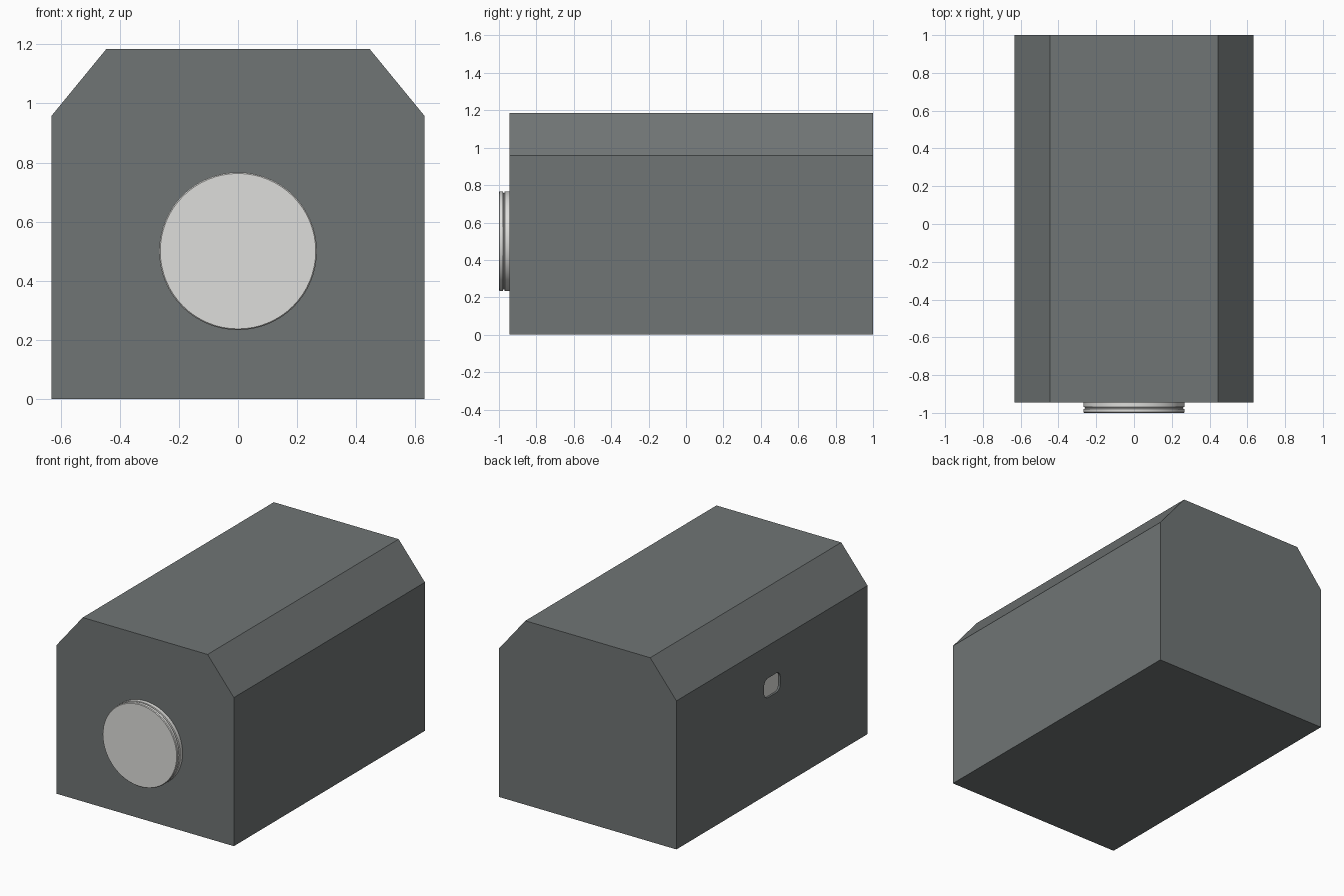
import bpy, bmesh, math
from mathutils import Vector

cube = bpy.data.objects.get("Cube")
if cube:
    bpy.data.objects.remove(cube, do_unlink=True)


def material(name, rgb):
    m = bpy.data.materials.new(name)
    m.use_nodes = True
    m.diffuse_color = (*rgb, 1)
    m.node_tree.nodes["Principled BSDF"].inputs["Base Color"].default_value = (*rgb, 1)
    return m


slate = material("slate grey", (0.162, 0.178, 0.178))
off_white = material("off white", (0.73, 0.73, 0.71))


def finish(name, bm, mat):
    bmesh.ops.recalc_face_normals(bm, faces=bm.faces)
    mesh = bpy.data.meshes.new(name)
    bm.to_mesh(mesh)
    bm.free()
    mesh.materials.append(mat)
    ob = bpy.data.objects.new(name, mesh)
    bpy.context.collection.objects.link(ob)
    return ob


def prism(name, outline, offset, mat):
    """Extrude a closed 3D outline along an offset."""
    bm = bmesh.new()
    face = bm.faces.new([bm.verts.new(p) for p in outline])
    new = bmesh.ops.extrude_face_region(bm, geom=[face])["geom"]
    bmesh.ops.translate(bm, vec=offset, verts=[v for v in new if isinstance(v, bmesh.types.BMVert)])
    return finish(name, bm, mat)


def rounded_slot(x, y, z, w, h, r, steps=6):
    """Rounded rectangle in the side plane at x."""
    pts = []
    for i, (sy, sz) in enumerate([(1, 1), (-1, 1), (-1, -1), (1, -1)]):
        for k in range(steps + 1):
            a = math.pi / 2 * (i + k / steps)
            pts.append((x, y + sy * (w / 2 - r) + r * math.cos(a),
                        z + sz * (h / 2 - r) + r * math.sin(a)))
    return pts


# Body: block with chamfered upper edges
FRONT, BACK, SIDE = -0.945, 1.0, 0.632
half = [(SIDE, 0), (SIDE, 0.957), (0.445, 1.185)]
outline = half + [(-x, z) for x, z in reversed(half)]
body = prism("body", [(x, FRONT, z) for x, z in outline], (0, BACK - FRONT, 0), slate)

# Shallow rounded recess in the side, with a pale floor plate
DEPTH = 0.015
slot = dict(y=0.025, z=0.685, w=0.165, h=0.125, r=0.04)
cutter = prism("recess_cutter", rounded_slot(-SIDE + DEPTH, **slot), (-0.1, 0, 0), slate)
cutter.hide_render = True
cut = body.modifiers.new("recess", "BOOLEAN")
cut.operation = "DIFFERENCE"
cut.solver = "EXACT"
cut.object = cutter
bpy.context.view_layer.objects.active = body
bpy.ops.object.modifier_apply(modifier=cut.name)
bpy.data.objects.remove(cutter, do_unlink=True)
prism("recess_plate", rounded_slot(-SIDE + DEPTH, **slot), (-0.003, 0, 0), off_white)

# Round front cap: turned profile of (radius, y) with a thin groove
R = 0.267
profile = [(0, -1), (R - 0.004, -1), (R, -0.996), (R, -0.979), (R - 0.008, -0.977),
           (R - 0.008, -0.971), (R, -0.969), (R, FRONT), (0, FRONT)]
bm = bmesh.new()
verts = [bm.verts.new((r, y, 0.5)) for r, y in profile]
edges = [bm.edges.new(pair) for pair in zip(verts, verts[1:])]
bmesh.ops.spin(bm, geom=verts + edges, cent=(0, 0, 0.5), axis=Vector((0, 1, 0)),
               angle=2 * math.pi, steps=64)
bmesh.ops.remove_doubles(bm, verts=bm.verts, dist=0.0005)
cap = finish("front_cap", bm, off_white)
bpy.ops.object.select_all(action="DESELECT")
cap.select_set(True)
bpy.context.view_layer.objects.active = cap
bpy.ops.object.shade_smooth_by_angle(angle=math.radians(30))
